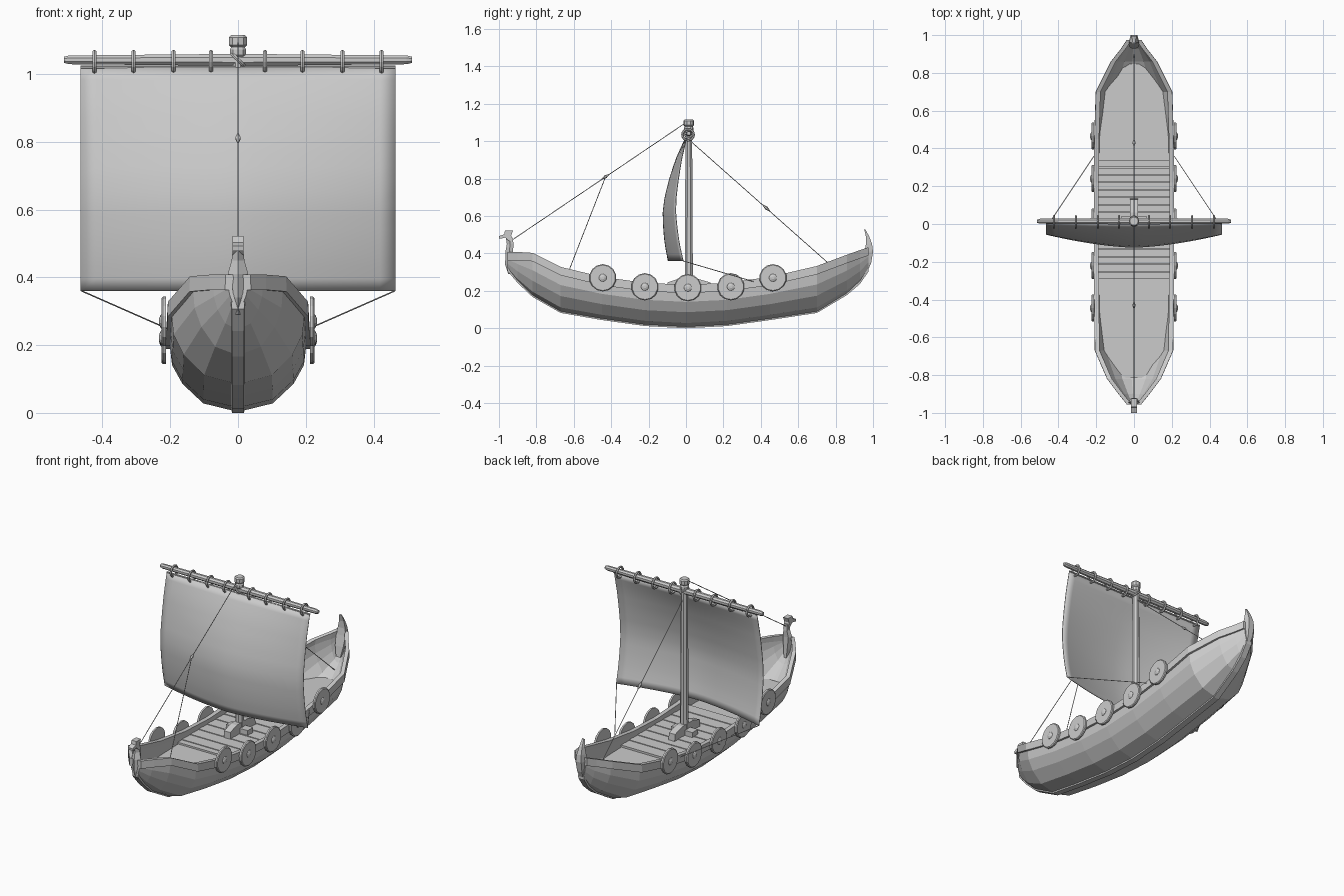
import bpy, bmesh, math
from mathutils import Vector

if "Cube" in bpy.data.objects:
    bpy.data.objects.remove(bpy.data.objects["Cube"])


def make(name, verts, faces, smooth=False):
    me = bpy.data.meshes.new(name)
    me.from_pydata(verts, [], faces)
    bm = bmesh.new()
    bm.from_mesh(me)
    bmesh.ops.recalc_face_normals(bm, faces=bm.faces)
    bm.to_mesh(me)
    bm.free()
    ob = bpy.data.objects.new(name, me)
    bpy.context.collection.objects.link(ob)
    if smooth:
        me.shade_smooth()
    return ob


def loft(name, sections):
    """Skin closed rings of equal size and cap both ends."""
    n, m = len(sections[0]), len(sections)
    verts = [tuple(p) for s in sections for p in s]
    faces = [(i * n + j, i * n + (j + 1) % n, (i + 1) * n + (j + 1) % n, (i + 1) * n + j)
             for i in range(m - 1) for j in range(n)]
    faces += [tuple(range(n)), tuple(range((m - 1) * n, m * n))]
    return make(name, verts, faces)


def rod(name, a, b, radii, sides=8):
    """Straight round bar; radii is a list of (position 0..1, radius)."""
    a, b = Vector(a), Vector(b)
    q = (b - a).to_track_quat('Z', 'Y')
    return loft(name, [[a.lerp(b, t) + q @ Vector((r * math.cos(k), r * math.sin(k), 0))
                        for k in [2 * math.pi * (i + .5) / sides for i in range(sides)]]
                       for t, r in radii])


def slab(name, profile, half):
    """Side profile (y, z) extruded across x."""
    return loft(name, [[(x, y, z) for y, z in profile] for x in (-half, half)])


def box(name, x0, x1, y0, y1, z0, z1):
    return loft(name, [[(x0, y0, z), (x1, y0, z), (x1, y1, z), (x0, y1, z)] for z in (z0, z1)])


def lerp_table(table, t):
    for p, q in zip(table, table[1:]):
        if t <= q[0]:
            f = max(0, (t - p[0]) / (q[0] - p[0]))
            return [a + (b - a) * f for a, b in zip(p[1:], q[1:])]
    return list(table[-1][1:])


# Hull stations: y, half width, sheer height, bottom height
ST = [(-.955, .03, .405, .315), (-.90, .075, .405, .25), (-.82, .135, .40, .175),
      (-.67, .20, .325, .09), (-.45, .203, .272, .052), (-.22, .205, .24, .02),
      (0, .205, .23, .008), (.22, .205, .24, .02), (.45, .203, .272, .052),
      (.70, .195, .33, .09), (.86, .115, .39, .185), (.93, .06, .415, .245), (.975, .03, .43, .31)]
SEC = [(.1, 0), (.5, .09), (.8, .35), (.95, .6), (1, 1)]


def hull_ring(y, w, s, b):
    out = [(u * w, y, b + v * (s - b)) for u, v in SEC]
    wi, bi = w - .012, b + .012
    inn = [(u * wi, y, bi + v * (s - bi)) for u, v in SEC]
    mir = lambda pts: [(-x, yy, z) for x, yy, z in pts]
    return mir(out[::-1]) + out + inn[::-1] + mir(inn)


loft("hull", [hull_ring(*s) for s in ST])

# Gunwale strakes and keel strip
for sx, side in ((-1, "left"), (1, "right")):
    loft(side + "_gunwale", [[(sx * (w + dx), y, s + dz) for dx, dz in
                              ((-.018, .003), (.007, .003), (.008, -.042), (-.012, -.042))]
                             for y, w, s, b in ST])
loft("keel", [[(-.02, y, b + .012), (.02, y, b + .012), (.018, y, b - .008), (-.018, y, b - .008)]
              for y, w, s, b in ST])

# Flat deck trimmed to the inside of the hull
DECK = .195
right = []
for i in range(61):
    y = -.845 + i * (.875 + .845) / 60
    w, s, b = lerp_table(ST, y)
    v = (DECK - b - .006) / (s - b)
    if v > 0:
        u = lerp_table([(q, p) for p, q in SEC], v)[0]
        right.append((u * (w - .006), y, DECK))
make("deck", right + [(-x, y, z) for x, y, z in right[::-1]], [tuple(range(2 * len(right)))])

# Cross planks amidships
for i in range(16):
    y = -.29 + i * .0394
    w = lerp_table(ST, y)[0]
    box("deck_plank", -w + .012, w - .012, y, y + .036, DECK - .01, DECK + .01 + .002 * (i % 2))

# Bow post with carved head
loft("bow_post", [[(-hx, y, z), (0, y - hy, z), (hx, y, z), (hx * .6, y + hy, z), (-hx * .6, y + hy, z)]
                  for y, z, hx, hy in [(-.935, .29, .012, .015), (-.945, .34, .02, .022),
                                       (-.945, .41, .03, .02), (-.94, .45, .019, .018),
                                       (-.945, .485, .015, .018)]])
slab("bow_head", [(-.925, .455), (-.95, .47), (-.965, .485), (-.998, .478), (-1.0, .492),
                  (-.972, .503), (-.968, .522), (-.925, .522), (-.935, .495)], .016)

# Curved stern post
loft("stern_post", [[(-hx, y0, z), (hx, y0, z), (hx * .6, y1, z + dz), (-hx * .6, y1, z + dz)]
                    for y0, y1, z, dz, hx in [(.93, .965, .29, 0, .014), (.94, .99, .35, 0, .026),
                                              (.955, 1.0, .41, 0, .03), (.962, .995, .45, 0, .024),
                                              (.962, .98, .49, 0, .016), (.953, .958, .53, 0, .009)]])

# Mast, mast step and cap
MY = .015
rod("mast", (0, MY, DECK), (0, MY, 1.07), [(0, .024), (1, .019)])
rod("mast_cap", (0, MY, 1.05), (0, MY, 1.115),
    [(0, .02), (.1, .025), (.35, .025), (.45, .021), (.55, .028), (.9, .028), (1, .022)], 10)
slab("mast_step", [(-.10, DECK), (.135, DECK), (.13, .245), (.06, .265), (-.04, .265), (-.10, .245)], .02)
box("mast_step_crosspiece", -.07, .07, MY - .025, MY + .025, DECK, .235)

# Yard with sail rings
YZ = 1.042
rod("yard", (-.513, MY, YZ), (.513, MY, YZ),
    [(0, .010), (.015, .014), (.3, .017), (.5, .019), (.7, .017), (.985, .014), (1, .010)])
for x in (.08, .19, .308, .424):
    for sx in (-1, 1):
        bpy.ops.mesh.primitive_torus_add(location=(sx * x, MY - .004, 1.035), rotation=(0, math.pi / 2, 0),
                                         major_radius=.030, minor_radius=.0065,
                                         major_segments=16, minor_segments=6)
        bpy.context.object.name = "sail_ring"
bpy.ops.mesh.primitive_torus_add(location=(0, MY, YZ), rotation=(0, math.radians(45), 0),
                                 major_radius=.026, minor_radius=.006, major_segments=14, minor_segments=6)
bpy.context.object.name = "yard_lashing"

# Billowed sail: z, y at the edges, y at the centre
BILLOW = [(.36, -.015, -.095), (.45, -.035, -.112), (.53, -.047, -.12), (.62, -.055, -.123),
          (.70, -.053, -.113), (.80, -.040, -.088), (.90, -.024, -.055), (.97, -.008, -.025), (1.02, .004, 0)]
NX, NZ = 20, 18
verts = []
for j in range(NZ + 1):
    z = .36 + .66 * j / NZ
    e, c = lerp_table(BILLOW, z)
    for i in range(NX + 1):
        t = 2 * i / NX - 1
        verts.append((.465 * t, e + (c - e) * (1 - abs(t) ** 1.6), z))
faces = [(j * (NX + 1) + i, j * (NX + 1) + i + 1, (j + 1) * (NX + 1) + i + 1, (j + 1) * (NX + 1) + i)
         for j in range(NZ) for i in range(NX)]
sail = make("sail", verts, faces, True)
mod = sail.modifiers.new("thickness", 'SOLIDIFY')
mod.thickness, mod.offset = .004, 0
rod("sail_head_rope", (-.465, .004, 1.02), (.465, .004, 1.02), [(0, .005), (1, .005)], 6)

# Rigging: stays, branch line, sheets and blocks
ROPE = [(0, .0022), (1, .0022)]
rod("forestay", (0, 0, 1.10), (0, -.94, .465), ROPE, 5)
rod("forestay_branch", (0, -.43, .81), (0, -.67, DECK), ROPE, 5)
rod("backstay", (0, .025, 1.0), (0, .90, .225), ROPE, 5)
for sx in (-1, 1):
    rod("sail_sheet", (sx * .462, -.015, .36), (sx * .212, .36, .25), ROPE, 5)
for a, b in (((0, -.41, .824), (0, -.45, .797)), ((0, .41, .66), (0, .45, .625))):
    rod("rope_block", a, b, [(0, .002), (.5, .009), (1, .002)], 6)

# Round shields along both sides
for y, z in ((-.445, .27), (-.22, .222), (.01, .217), (.24, .222), (.465, .27)):
    for sx in (-1, 1):
        rod("shield", (sx * .212, y, z), (sx * .226, y, z), [(0, .073), (.7, .073), (1, .068)], 14)
        rod("shield_boss", (sx * .222, y, z), (sx * .233, y, z), [(0, .024), (.6, .019), (1, .008)], 10)
